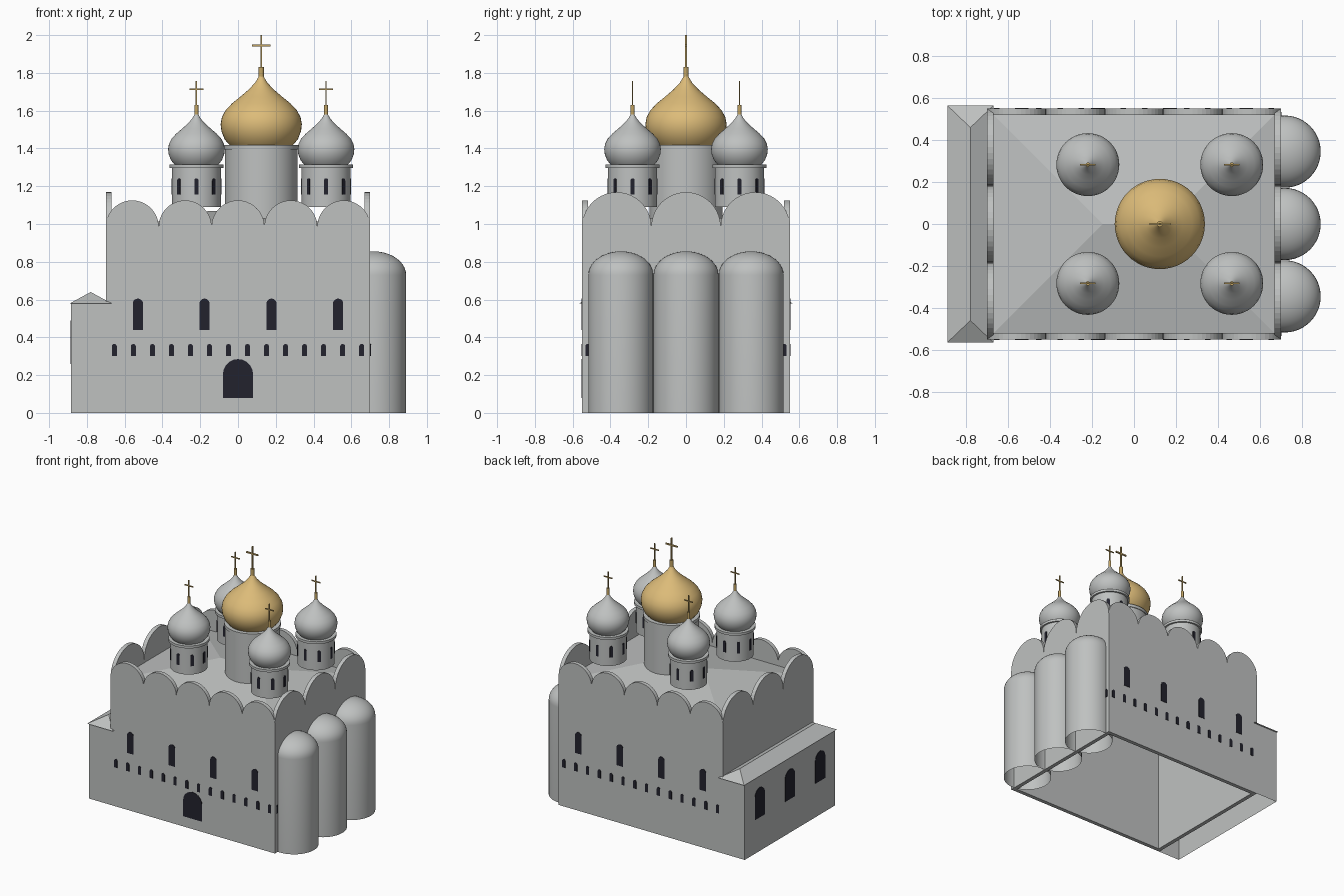
import bpy, bmesh
from math import sin, cos, pi
from mathutils import Matrix, Vector

cube = bpy.data.objects.get("Cube")
if cube:
    bpy.data.objects.remove(cube)


def material(name, rgb):
    m = bpy.data.materials.new(name)
    m.use_nodes = True
    m.diffuse_color = (*rgb, 1)
    m.node_tree.nodes["Principled BSDF"].inputs["Base Color"].default_value = (*rgb, 1)
    return m


STONE = material("pale grey stone", (0.52, 0.535, 0.53))
GOLD = material("gold", (0.72, 0.5, 0.19))
CROSS_GOLD = material("dull gold", (0.55, 0.38, 0.13))
DARK = material("dark window", (0.016, 0.016, 0.026))


def finish(name, bm, mat, smooth=False):
    bmesh.ops.recalc_face_normals(bm, faces=bm.faces)
    mesh = bpy.data.meshes.new(name)
    bm.to_mesh(mesh)
    bm.free()
    mesh.materials.append(mat)
    ob = bpy.data.objects.new(name, mesh)
    bpy.context.collection.objects.link(ob)
    if smooth:
        bpy.ops.object.select_all(action='DESELECT')
        ob.select_set(True)
        bpy.context.view_layer.objects.active = ob
        bpy.ops.object.shade_smooth_by_angle(angle=pi / 5)
    return ob


def add_box(bm, lo, hi):
    lo, hi = Vector(lo), Vector(hi)
    size = Matrix.Diagonal((*(hi - lo), 1))
    return bmesh.ops.create_cube(bm, size=1, matrix=Matrix.Translation((lo + hi) / 2) @ size)


def add_slab(bm, outline, depth, matrix):
    """Outline in local x/z, extruded inward along local +y."""
    face = bm.faces.new([bm.verts.new(matrix @ Vector((x, 0, z))) for x, z in outline])
    ext = bmesh.ops.extrude_face_region(bm, geom=[face], use_keep_orig=True)
    verts = [v for v in ext["geom"] if isinstance(v, bmesh.types.BMVert)]
    bmesh.ops.translate(bm, verts=verts, vec=matrix.to_3x3() @ Vector((0, depth, 0)))


def lathe(name, profile, at, mat, segments=48):
    """Revolve (radius, height) points around a vertical axis."""
    bm = bmesh.new()
    pts = [bm.verts.new((at[0] + r, at[1], z)) for r, z in profile]
    edges = [bm.edges.new(pair) for pair in zip(pts, pts[1:])]
    bmesh.ops.spin(bm, geom=pts + edges, cent=(*at, 0), axis=(0, 0, 1),
                   angle=2 * pi, steps=segments, use_duplicate=False)
    bmesh.ops.remove_doubles(bm, verts=bm.verts, dist=0.0001)
    return finish(name, bm, mat, True)


def side(angle, distance, cx=0, cy=0):
    """Frame of a wall: angle 0 is the front, local -y points outward."""
    return (Matrix.Translation((cx, cy, 0)) @ Matrix.Rotation(angle, 4, 'Z')
            @ Matrix.Translation((0, -distance, 0)))


def arch(cx, w, z0, z1, steps=10):
    r = w / 2
    curve = [(cx + r * cos(pi * i / steps), z1 - r + r * sin(pi * i / steps))
             for i in range(steps + 1)]
    return [(cx - r, z0), (cx + r, z0)] + curve


HX, HY, EAVE, THICK = 0.70, 0.55, 0.985, 0.03


# Main walls topped by rows of half-round gables
def gabled_wall(name, angle, half, distance, count):
    r = half / count
    outline = [(-half, 0), (half, 0)]
    for k in range(count):
        c = half - r * (2 * k + 1)
        outline += [(c + r * cos(pi * i / 20), EAVE + r * sin(pi * i / 20))
                    for i in range(20 if k < count - 1 else 21)]
    bm = bmesh.new()
    add_slab(bm, outline, THICK, side(angle, distance))
    finish(name, bm, STONE)


gabled_wall("front_wall", 0, HX, HY, 5)
gabled_wall("back_wall", pi, HX, HY, 5)
gabled_wall("left_wall", pi / 2, HY, HX, 3)
gabled_wall("right_wall", -pi / 2, HY, HX, 3)


# Hipped roofs
def hip_roof(name, x0, x1, hy, ridge, z0, z1):
    bm = bmesh.new()
    base = [bm.verts.new(p) for p in ((x0, -hy, z0), (x1, -hy, z0), (x1, hy, z0), (x0, hy, z0))]
    a, b = [bm.verts.new((*p, z1)) for p in ridge]
    bm.faces.new(base)
    if abs(ridge[0][0] - ridge[1][0]) > 0.01:
        loops = [(0, 1, b, a), (1, 2, b), (2, 3, a, b), (3, 0, a)]
    else:
        loops = [(0, 1, a), (1, 2, b, a), (2, 3, b), (3, 0, a, b)]
    for loop in loops:
        bm.faces.new([base[v] if isinstance(v, int) else v for v in loop])
    finish(name, bm, STONE)


hip_roof("main_roof", -0.68, 0.68, 0.53, ((-0.15, 0), (0.15, 0)), 0.96, 1.07)
hip_roof("porch_roof", -0.89, -0.67, 0.565, ((-0.78, -0.46), (-0.78, 0.46)), 0.58, 0.64)

# Low porch, open underneath and towards the main body
bm = bmesh.new()
add_box(bm, (-0.885, -HY, 0), (-HX, HY, 0.58))
bm.normal_update()
bmesh.ops.delete(bm, geom=[f for f in bm.faces if f.normal.z < -0.5 or f.normal.x > 0.5],
                 context='FACES')
finish("porch_walls", bm, STONE)

# Three round apses
for i, y in enumerate((-0.345, 0, 0.345)):
    dome = [(0.172 * cos(pi * k / 20), 0.73 + 0.125 * sin(pi * k / 20)) for k in range(11)]
    lathe(f"apse_{i + 1}", [(0.172, 0)] + dome, (0.718, y), STONE)


# Windows and doorway as thin plates
def windows(name, frame, centres, w, z0, z1):
    bm = bmesh.new()
    for c in centres:
        add_slab(bm, arch(c, w, z0, z1), 0.006, frame @ Matrix.Translation((0, -0.003, 0)))
    finish(name, bm, DARK)


for label, angle in (("front", 0), ("back", pi)):
    wall = side(angle, HY)
    windows(label + "_tall_windows", wall, [-0.53, -0.177, 0.177, 0.53], 0.054, 0.44, 0.605)
    windows(label + "_small_windows", wall, [0.1007 * (i - 6.5) for i in range(14)],
            0.026, 0.3, 0.365)
windows("doorway", side(0, HY), [0], 0.16, 0.08, 0.285)
windows("left_small_windows", side(pi / 2, HX), [-0.52, 0.52], 0.026, 0.3, 0.365)
windows("porch_windows", side(-pi / 2, 0.885), [-0.367, 0, 0.367], 0.12, 0.26, 0.49)

# Onion domes on drums: radius and height as fractions
ONION = [(0.78, 0), (0.9, 0.08), (0.98, 0.2), (1, 0.3), (0.97, 0.4), (0.88, 0.5), (0.72, 0.6),
         (0.51, 0.7), (0.31, 0.8), (0.15, 0.9), (0.05, 1)]


def tower(name, at, drum_r, bottom, ring, lip, dome_r, base, tip, top, bar_z, bar, dome_mat):
    lathe(name + "_drum", [(0, bottom), (drum_r, bottom), (drum_r, ring), (drum_r + lip, ring),
                           (drum_r + lip, base), (0, base)], at, STONE)
    lathe(name + "_dome", [(r * dome_r, base + t * (tip - base)) for r, t in ONION], at, dome_mat)
    stub = bar * 0.28
    lathe(name + "_finial", [(0, tip - 0.02), (stub, tip - 0.02), (stub, tip + 0.045),
                             (0, tip + 0.045)], at, CROSS_GOLD, 12)
    x, y = at
    t = bar * 0.1
    bm = bmesh.new()
    add_box(bm, (x - t, y - t, tip), (x + t, y + t, top))
    add_box(bm, (x - bar, y - t, bar_z - t), (x + bar, y + t, bar_z + t))
    finish(name + "_cross", bm, CROSS_GOLD)


tower("central", (0.123, 0), 0.193, 0.98, 1.395, 0.005, 0.215, 1.418, 1.785, 2.0, 1.944, 0.05, GOLD)
for xn, x in (("right", -0.22), ("left", 0.466)):
    for yn, y in (("front", -0.283), ("back", 0.283)):
        name = f"{yn}_{xn}"
        tower(name, (x, y), 0.13, 1.09, 1.297, 0.013, 0.15, 1.316, 1.585, 1.757, 1.713, 0.037, STONE)
        for k in range(8):
            windows(f"{name}_drum_window_{k + 1}", side(k * pi / 4, 0.13, x, y), [0],
                    0.022, 1.155, 1.242)
